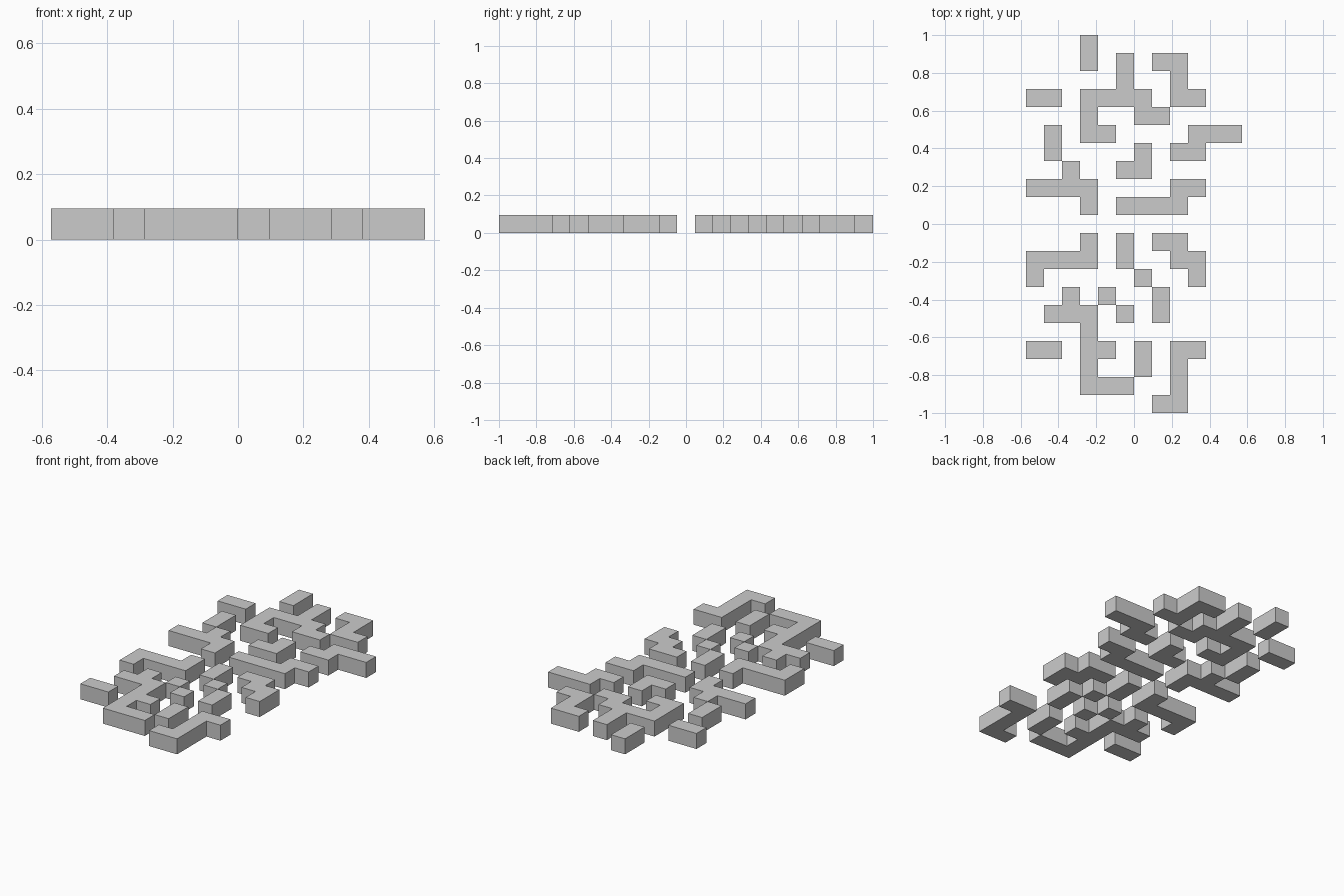
import bpy
import bmesh

if "Cube" in bpy.data.objects:
    bpy.data.objects.remove(bpy.data.objects["Cube"])

# Plan of the block pattern: rows run from back (+y) to front (-y)
PLAN = [
    "...#........",
    "...#.#.##...",
    ".....#..#...",
    "##.####.##..",
    "...#..##....",
    ".#.##....###",
    ".#....#.##..",
    "..#..##.....",
    "####....##..",
    "...#.####...",
    "............",
    "...#.#.##...",
    "####.#..##..",
    "#.....#..#..",
    "..#.#..#....",
    ".###.#.#....",
    "...#........",
    "##.##.#.##..",
    "...#..#.#...",
    "...###..#...",
    ".......##...",
]
ROWS, COLS = len(PLAN), len(PLAN[0])
CELL = 2.0 / ROWS

grey = bpy.data.materials.new("plain_grey")
grey.diffuse_color = (0.6, 0.6, 0.6, 1.0)
grey.use_nodes = True
grey.node_tree.nodes["Principled BSDF"].inputs["Base Color"].default_value = grey.diffuse_color


def take_island(cells, start):
    """Remove and return all cells joined edge to edge with start."""
    island, stack = [], [start]
    cells.discard(start)
    while stack:
        c, r = stack.pop()
        island.append((c, r))
        for n in ((c + 1, r), (c - 1, r), (c, r + 1), (c, r - 1)):
            if n in cells:
                cells.discard(n)
                stack.append(n)
    return island


def build_block(name, island):
    """Flat outline of the island, extruded one cell high."""
    bm = bmesh.new()
    corners = {}

    def corner(c, r):
        if (c, r) not in corners:
            corners[c, r] = bm.verts.new(((c - COLS / 2) * CELL, (ROWS / 2 - r) * CELL, 0))
        return corners[c, r]

    for c, r in island:
        bm.faces.new([corner(c, r), corner(c + 1, r), corner(c + 1, r + 1), corner(c, r + 1)])
    ext = bmesh.ops.extrude_face_region(bm, geom=bm.faces[:], use_keep_orig=True)
    top = [g for g in ext["geom"] if isinstance(g, bmesh.types.BMVert)]
    bmesh.ops.translate(bm, verts=top, vec=(0, 0, CELL))
    bmesh.ops.recalc_face_normals(bm, faces=bm.faces[:])
    # Merge coplanar cell faces into clean panels
    bmesh.ops.dissolve_limit(bm, angle_limit=0.01, verts=bm.verts[:], edges=bm.edges[:])
    mesh = bpy.data.meshes.new(name)
    bm.to_mesh(mesh)
    bm.free()
    mesh.materials.append(grey)
    obj = bpy.data.objects.new(name, mesh)
    bpy.context.collection.objects.link(obj)


# One object for each connected block
cells = {(c, r) for r, row in enumerate(PLAN) for c, ch in enumerate(row) if ch == "#"}
number = 1
while cells:
    first = min(cells, key=lambda p: (p[1], p[0]))
    build_block(f"block_{number:02d}", take_island(cells, first))
    number += 1
